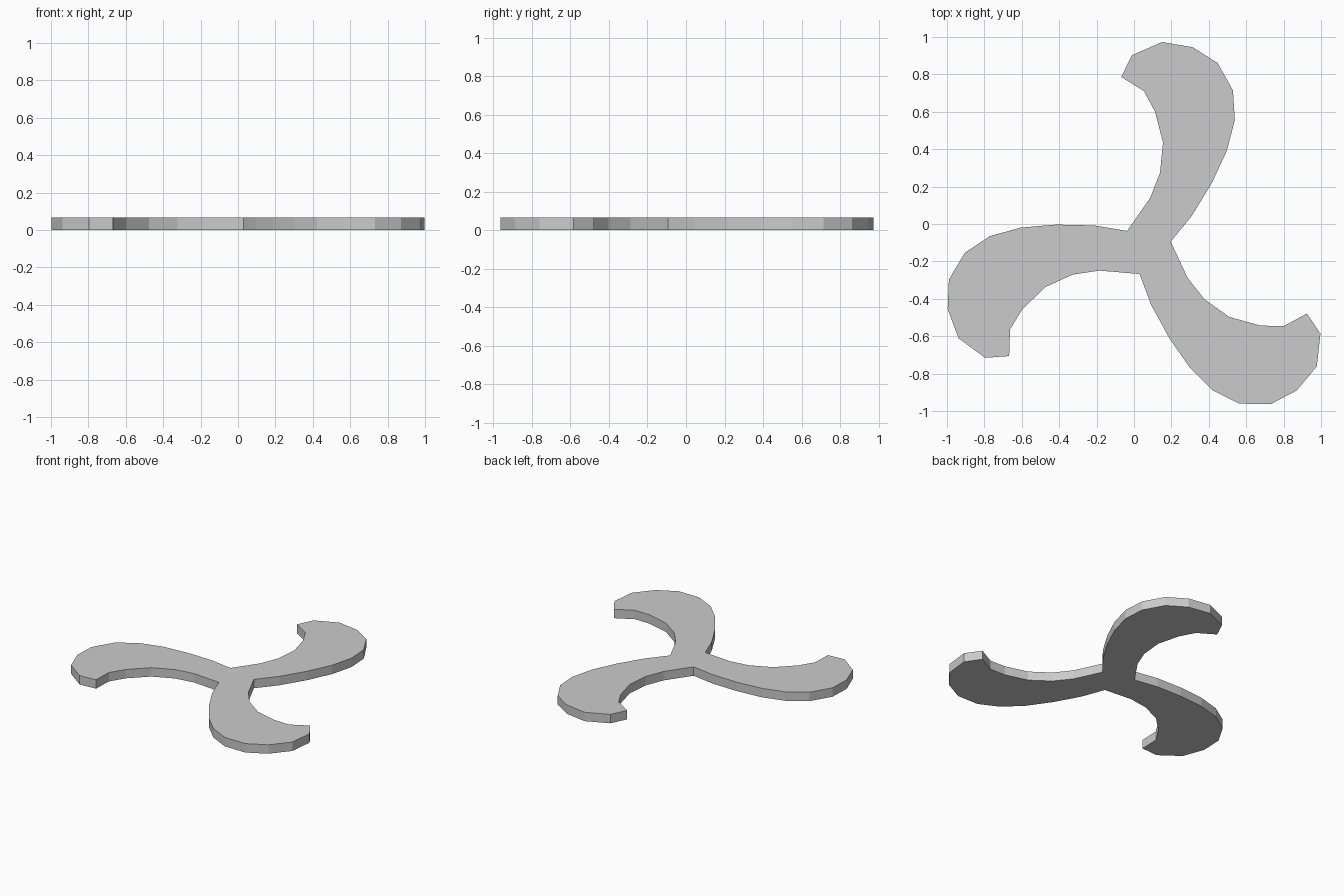
import bpy, bmesh
from mathutils import Vector, Matrix
from math import radians

if "Cube" in bpy.data.objects:
    bpy.data.objects.remove(bpy.data.objects["Cube"])

THICKNESS = 0.066
HUB = Vector((0.063, -0.133))

# Outline of one curved blade, from its inner root round the tip to just before the next root
BLADE = [(-0.037, -0.037), (0.086, 0.139), (0.139, 0.273), (0.155, 0.436),
         (0.112, 0.602), (0.053, 0.711), (-0.068, 0.786), (-0.012, 0.902),
         (0.15, 0.973), (0.314, 0.945), (0.447, 0.861), (0.529, 0.715),
         (0.539, 0.556), (0.496, 0.39), (0.415, 0.217), (0.309, 0.043)]

# Three blades turned about the hub form one closed outline
outline = []
for i in range(3):
    turn = Matrix.Rotation(radians(-120 * i), 2)
    outline += [HUB + turn @ (Vector(p) - HUB) for p in BLADE]

# Extrude the outline into a flat plate
bm = bmesh.new()
base = bm.faces.new([bm.verts.new((p.x, p.y, 0)) for p in outline])
top = bmesh.ops.extrude_face_region(bm, geom=[base], use_keep_orig=True)
bmesh.ops.translate(bm, vec=(0, 0, THICKNESS),
                    verts=[g for g in top["geom"] if isinstance(g, bmesh.types.BMVert)])
bmesh.ops.recalc_face_normals(bm, faces=bm.faces)

mesh = bpy.data.meshes.new("three_blade_rotor")
bm.to_mesh(mesh)
bm.free()
bpy.context.collection.objects.link(bpy.data.objects.new("three_blade_rotor", mesh))
